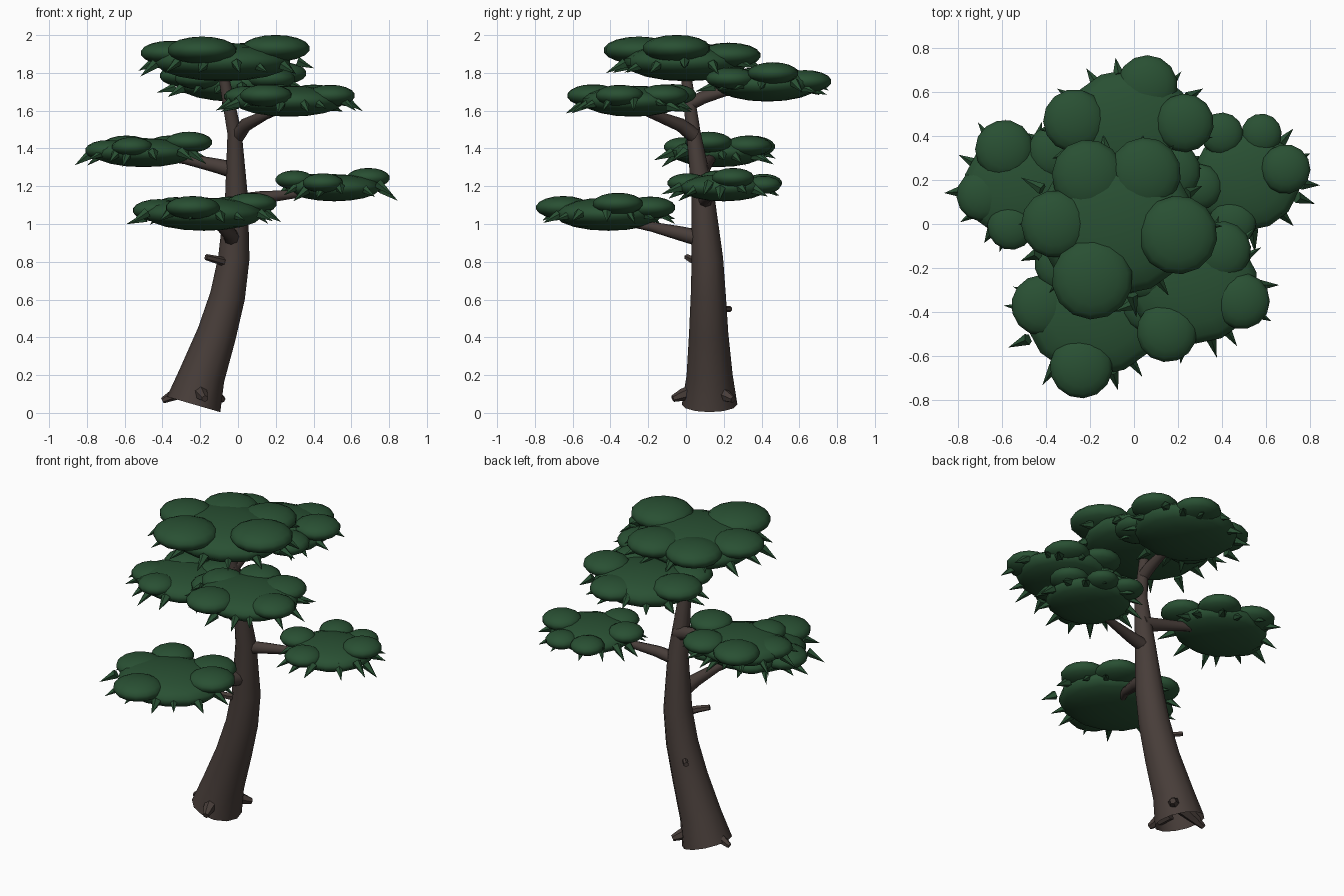
import bpy, bmesh, math, random
from mathutils import Vector, Matrix

if "Cube" in bpy.data.objects:
    bpy.data.objects.remove(bpy.data.objects["Cube"])
random.seed(4)


def material(name, rgb):
    m = bpy.data.materials.new(name)
    m.use_nodes = True
    color = (*rgb, 1)
    m.diffuse_color = color
    bsdf = m.node_tree.nodes["Principled BSDF"]
    bsdf.inputs["Base Color"].default_value = color
    bsdf.inputs["Roughness"].default_value = 0.9
    return m


BARK = material("brown bark", (0.064, 0.047, 0.041))
LEAF = material("dark green foliage", (0.022, 0.08, 0.033))


def finish(bm, name, mat, angle):
    """Turn a bmesh into a named object; angle in degrees, 0 keeps it faceted."""
    bmesh.ops.recalc_face_normals(bm, faces=bm.faces)
    mesh = bpy.data.meshes.new(name)
    bm.to_mesh(mesh)
    bm.free()
    mesh.materials.append(mat)
    obj = bpy.data.objects.new(name, mesh)
    bpy.context.collection.objects.link(obj)
    if angle:
        bpy.ops.object.select_all(action="DESELECT")
        obj.select_set(True)
        bpy.context.view_layer.objects.active = obj
        bpy.ops.object.shade_smooth_by_angle(angle=math.radians(angle))


def tube(name, points, radii, sides=8, open_base=False):
    """Tapered limb: rings set square to the path, capped at the ends."""
    pts = [Vector(p) for p in points]
    bm = bmesh.new()
    rings = []
    last = len(pts) - 1
    turn = [math.tau * k / sides for k in range(sides)]
    for i, (p, r) in enumerate(zip(pts, radii)):
        along = (pts[min(i + 1, last)] - pts[max(i - 1, 0)]).normalized()
        ref = Vector((0, 1, 0)) if abs(along.y) < 0.7 else Vector((1, 0, 0))
        u = ref.cross(along).normalized()
        v = along.cross(u)
        rings.append([bm.verts.new(p + r * (u * math.cos(a) + v * math.sin(a))) for a in turn])
        if i:
            low, high = rings[-2], rings[-1]
            # start the upper ring at the vertex nearest the lower ring's start
            s = min(range(sides), key=lambda k: (high[k].co - low[0].co - p + pts[i - 1]).length)
            rings[-1] = high = high[s:] + high[:s]
            for k in range(sides):
                n = (k + 1) % sides
                bm.faces.new((low[k], low[n], high[n], high[k]))
    if not open_base:
        bm.faces.new(rings[0])
    bm.faces.new(rings[-1])
    finish(bm, name, BARK, 50)


def blob(bm, centre, radii, spin=0.0):
    """Flattened ball."""
    bmesh.ops.create_uvsphere(
        bm, u_segments=14, v_segments=9, radius=1,
        matrix=Matrix.Translation(centre) @ Matrix.Rotation(spin, 4, "Z") @ Matrix.Diagonal((*radii, 1)))


def pad(name, centre, radii, lobes, spikes=14):
    """Foliage cushion: broad body, rim lobes (x, y, lift, radius) and drooping spikes."""
    c = Vector(centre)
    bm = bmesh.new()
    blob(bm, c, radii)
    for x, y, lift, r in lobes:
        blob(bm, (x, y, c.z + lift), (r * 1.04, r * 1.04, 0.022 + 0.28 * r), random.random())
    finish(bm, name, LEAF, 60)

    bm = bmesh.new()
    for k in range(spikes):
        a = math.tau * (k + random.uniform(-0.25, 0.25)) / spikes
        reach = random.uniform(1.02, 1.2)
        spot = c + Vector((radii[0] * math.cos(a) * reach, radii[1] * math.sin(a) * reach,
                           random.uniform(-0.045, -0.01)))
        aim = Vector((math.cos(a), math.sin(a), random.uniform(-0.8, -0.25)))
        spin = aim.to_track_quat("Z", "Y").to_matrix().to_4x4()
        bmesh.ops.create_cone(bm, cap_ends=True, segments=5, radius1=0.028, radius2=0,
                              depth=random.uniform(0.09, 0.12),
                              matrix=Matrix.Translation(spot) @ spin)
    finish(bm, name + "_spikes", LEAF, 0)


# Curved trunk
tube("trunk",
     [(-.235, .125, .045), (-.19, .125, .2), (-.112, .12, .42), (-.055, .118, .62), (-.022, .113, .82),
      (-.008, .09, 1.15), (-.018, .04, 1.48), (-.07, .005, 1.75), (-.085, 0, 1.86)],
     [.147, .122, .104, .093, .083, .06, .038, .029, .022], sides=12, open_base=True)

# Branches carrying the foliage
tube("front_branch", [(-.03, .09, .92), (-.045, -.03, .95), (-.09, -.18, .985), (-.17, -.33, 1.01)],
     [.045, .038, .026, .016])
tube("left_branch", [(0, .1, 1.12), (.12, .11, 1.14), (.27, .14, 1.155), (.42, .18, 1.17)],
     [.04, .034, .024, .016])
tube("right_branch", [(0, .08, 1.28), (-.12, .1, 1.31), (-.28, .13, 1.345), (-.45, .16, 1.36)],
     [.046, .038, .028, .018])
tube("upper_front_branch", [(0, .04, 1.47), (.04, -.03, 1.525), (.14, -.16, 1.575), (.26, -.28, 1.62)],
     [.04, .036, .026, .018])
tube("upper_back_branch", [(-.05, .01, 1.63), (-.045, .09, 1.67), (-.04, .2, 1.7), (-.02, .36, 1.73)],
     [.036, .034, .026, .018])

# Broken twigs and root stubs
tube("long_twig_stub", [(-.04, .09, .79), (-.11, .035, .81), (-.17, .005, .825)], [.026, .021, .016], 6)
tube("short_twig_stub", [(-.09, .15, .55), (-.165, .235, .55)], [.017, .015], 6)
tube("right_root_stub", [(-.25, .13, .14), (-.34, .138, .095), (-.4, .14, .065)], [.045, .03, .016], 6)
tube("front_root_stub", [(-.21, .06, .12), (-.19, -.02, .095), (-.175, -.07, .075)], [.045, .032, .018], 6)
tube("back_root_stub", [(-.17, .16, .12), (-.11, .22, .085), (-.08, .25, .07)], [.045, .03, .018], 6)

# Foliage cushions
pad("crown_pad", (-.08, 0, 1.858), (.37, .33, .102),
    [(-.36, 0, .048, .15), (.2, -.05, .072, .175), (-.19, -.25, .062, .18),
     (-.21, .22, .035, .16), (.05, .23, .035, .16)])
pad("upper_back_pad", (-.02, .43, 1.74), (.31, .28, .092),
    [(-.27, .47, .045, .14), (.06, .63, .015, .135), (.23, .46, .058, .13),
     (-.2, .25, .03, .13), (.17, .24, .03, .13)])
pad("upper_front_pad", (.27, -.28, 1.65), (.3, .27, .082),
    [(.15, -.49, .03, .135), (.49, -.35, .03, .125), (.4, -.12, .03, .13),
     (.05, -.22, .025, .12), (.2, -.07, .035, .12)])
pad("left_pad", (.51, .2, 1.192), (.25, .235, .072),
    [(.69, .25, .052, .11), (.58, .41, .015, .09), (.4, .41, .025, .095),
     (.3, .17, .042, .1), (.45, .01, .025, .105)])
pad("right_pad", (-.5, .17, 1.378), (.28, .25, .077),
    [(-.59, .34, .032, .13), (-.69, .13, .012, .115), (-.56, -.01, .03, .105),
     (-.36, .33, .035, .12), (-.26, .12, .055, .12)])
pad("lower_front_pad", (-.18, -.41, 1.052), (.32, .285, .088),
    [(-.42, -.37, .02, .135), (-.24, -.65, .035, .14), (.07, -.36, .055, .13),
     (-.33, -.18, .035, .12), (-.04, -.19, .035, .13)])
